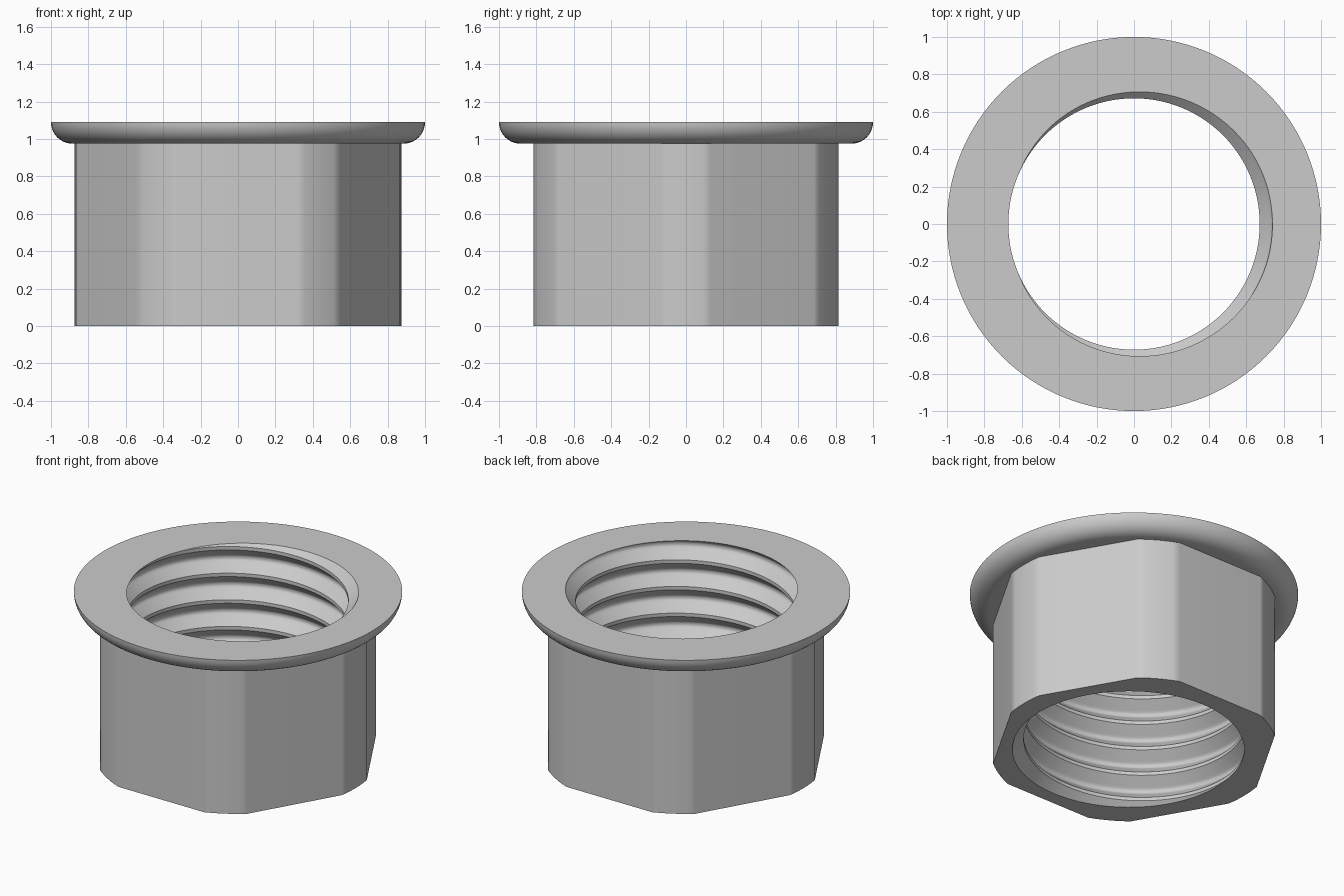
import bpy, bmesh
from math import sin, cos, pi, tau, acos, radians

if "Cube" in bpy.data.objects:
    bpy.data.objects.remove(bpy.data.objects["Cube"], do_unlink=True)

HEIGHT, UNDERSIDE = 1.09, 0.975
FLAT, CORNER = 0.815, 0.875      # hexagon half width and rounded corner radius
PITCH, SEGS = 0.179, 128

mat = bpy.data.materials.new("plain_grey")
mat.use_nodes = True
grey = (0.6, 0.6, 0.6, 1)
mat.diffuse_color = grey
mat.node_tree.nodes["Principled BSDF"].inputs["Base Color"].default_value = grey

bm = bmesh.new()


def ring(points, z):
    """Closed loop of vertices at one height."""
    return [bm.verts.new((x, y, z)) for x, y in points]


def circle(r):
    return [(r * cos(tau * i / SEGS), r * sin(tau * i / SEGS)) for i in range(SEGS)]


def wall(a, b):
    for i in range(len(a)):
        j = (i + 1) % len(a)
        bm.faces.new((a[i], a[j], b[j], b[i]))


def loop_edges(r):
    return [bm.edges.get((r[i - 1], r[i])) for i in range(len(r))]


def fill(edges):
    """Flat face between an outer loop and a hole."""
    bmesh.ops.triangle_fill(bm, edges=edges, use_beauty=True, normal=(0, 0, 1))


# Internal right-hand thread: rounded root, flat crest, as one helical sheet
half = [(0.04, 0.74), (0.09, 0.7355), (0.14, 0.727), (0.25, 0.706), (0.435, 0.672)]
profile = [(-u, r) for u, r in reversed(half)] + half
rows = []
for turn in range(-9, 3):
    for u, r in profile:
        rows.append([bm.verts.new((r * cos(tau * i / SEGS), r * sin(tau * i / SEGS),
                                   HEIGHT + PITCH * (turn + u + i / SEGS)))
                     for i in range(SEGS + 1)])
for a, b in zip(rows, rows[1:]):
    for i in range(SEGS):
        bm.faces.new((a[i], b[i], b[i + 1], a[i + 1]))
bmesh.ops.remove_doubles(bm, verts=bm.verts[:], dist=1e-5)

# Trim the thread flush with both ends
for z, up in ((0, -1), (HEIGHT, 1)):
    bmesh.ops.bisect_plane(bm, geom=bm.verts[:] + bm.edges[:] + bm.faces[:], dist=1e-6,
                           plane_co=(0, 0, z), plane_no=(0, 0, up), clear_outer=True)


def hole_edges(z):
    return [e for e in bm.edges if e.is_boundary
            and all(abs(v.co.z - z) < 1e-4 for v in e.verts)]


top_hole, bottom_hole = hole_edges(HEIGHT), hole_edges(0)

# Hexagonal body with corners turned down to a circle
spread = pi / 6 - acos(FLAT / CORNER)
steps = 6
hexagon = []
for k in range(6):
    for s in range(steps + 1):
        a = k * pi / 3 + spread * (2 * s / steps - 1)
        hexagon.append((CORNER * cos(a), CORNER * sin(a)))
hex_bottom, hex_top = ring(hexagon, 0), ring(hexagon, UNDERSIDE)
wall(hex_bottom, hex_top)

# Flange with a rounded lower rim
drop = HEIGHT - UNDERSIDE
rim = []
for s in range(11):
    a = pi / 2 * s / 10
    rim.append(ring(circle(1 - drop + drop * cos(a)), HEIGHT - drop * sin(a)))
for a, b in zip(rim, rim[1:]):
    wall(b, a)

# End faces and flange underside
fill(loop_edges(rim[0]) + top_hole)
fill(loop_edges(rim[-1]) + loop_edges(hex_top))
fill(loop_edges(hex_bottom) + bottom_hole)
bmesh.ops.recalc_face_normals(bm, faces=bm.faces[:])

mesh = bpy.data.meshes.new("flanged_hex_nut")
bm.to_mesh(mesh)
bm.free()
mesh.materials.append(mat)
nut = bpy.data.objects.new("flanged_hex_nut", mesh)
bpy.context.collection.objects.link(nut)

# Smooth curves, crisp edges and even flats
bpy.ops.object.select_all(action='DESELECT')
nut.select_set(True)
bpy.context.view_layer.objects.active = nut
bpy.ops.object.shade_smooth_by_angle(angle=radians(32))
weighted = nut.modifiers.new("even_flats", 'WEIGHTED_NORMAL')
weighted.keep_sharp = True
